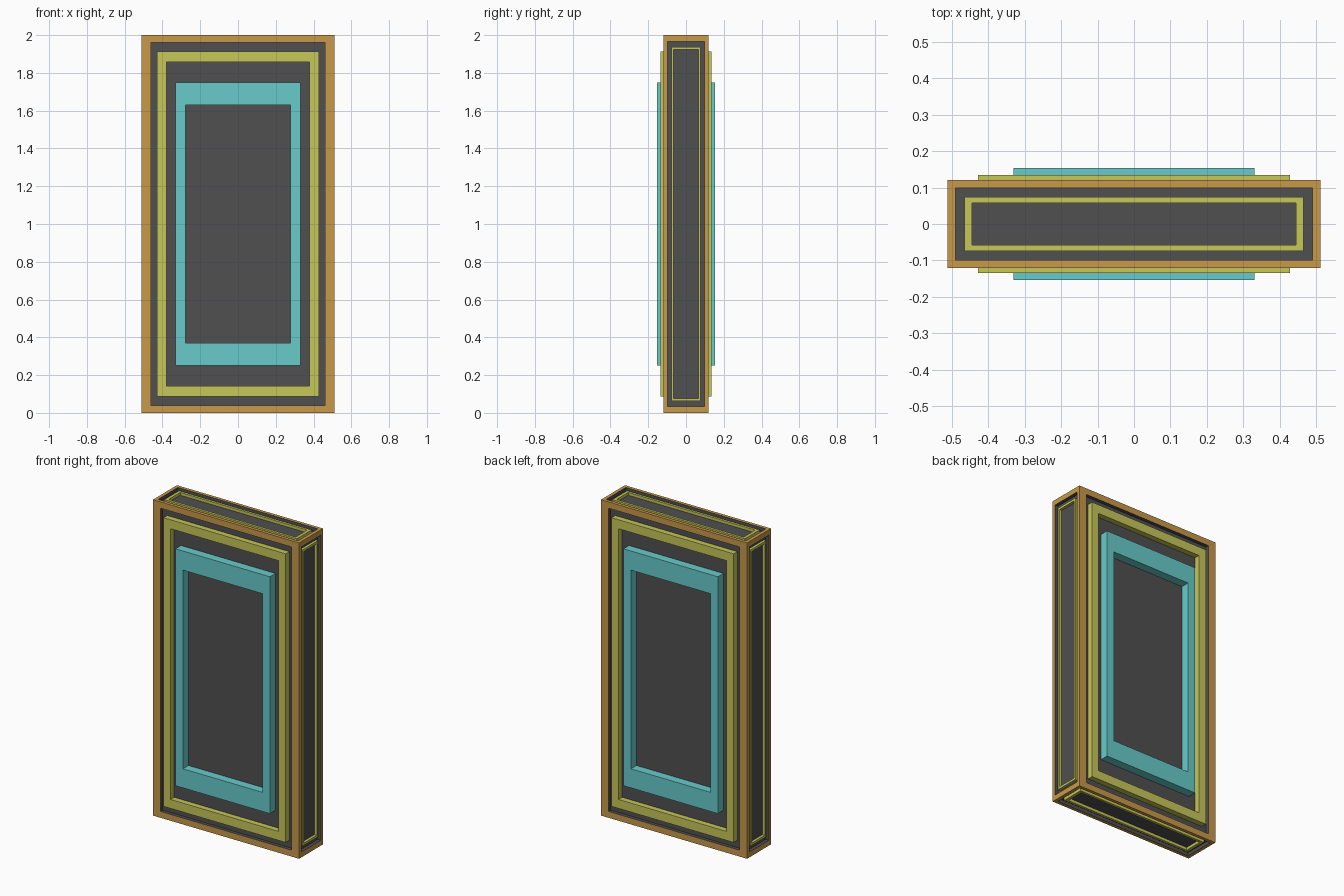
import bpy, bmesh
from mathutils import Vector

if "Cube" in bpy.data.objects:
    bpy.data.objects.remove(bpy.data.objects["Cube"])


def material(name, rgb):
    m = bpy.data.materials.new(name)
    m.diffuse_color = (*rgb, 1)
    m.use_nodes = True
    m.node_tree.nodes["Principled BSDF"].inputs["Base Color"].default_value = m.diffuse_color
    return m


ORANGE = material("orange_trim", (0.58, 0.32, 0.067))
DARK = material("dark_grey", (0.08, 0.08, 0.08))
YELLOW = material("yellow_trim", (0.57, 0.57, 0.10))
CYAN = material("cyan_trim", (0.14, 0.60, 0.60))

HALF = (0.512, 0.12, 1.0)      # half sizes of the slab
MID = Vector((0, 0, 1.0))


def finish(name, bm, mats):
    bmesh.ops.remove_doubles(bm, verts=bm.verts, dist=0.0001)
    bmesh.ops.recalc_face_normals(bm, faces=bm.faces)
    me = bpy.data.meshes.new(name)
    bm.to_mesh(me)
    bm.free()
    for m in mats:
        me.materials.append(m)
    ob = bpy.data.objects.new(name, me)
    bpy.context.collection.objects.link(ob)
    return ob


def loop(bm, axis, sign, half, depth):
    """Rectangle of four vertices facing along an axis; half holds sizes on all axes."""
    u, v = [i for i in range(3) if i != axis]
    out = []
    for a, b in ((-1, -1), (1, -1), (1, 1), (-1, 1)):
        p = Vector((0, 0, 0))
        p[axis], p[u], p[v] = sign * depth, a * half[u], b * half[v]
        out.append(bm.verts.new(p + MID))
    return out


def bridge(bm, a, b, mat=0):
    for i in range(4):
        j = (i + 1) % 4
        bm.faces.new((a[i], a[j], b[j], b[i])).material_index = mat


def ring(name, axis, sign, outer, inner, low, high, mat):
    """Solid rectangular frame standing between two depths."""
    bm = bmesh.new()
    loops = [loop(bm, axis, sign, h, d) for h, d in
             ((outer, low), (outer, high), (inner, high), (inner, low))]
    for i in range(4):
        bridge(bm, loops[i], loops[(i + 1) % 4])
    return finish(name, bm, [mat])


# Slab: orange edge borders around a recessed dark panel on all six sides
OPENING = {0: (0, 0.098, 0.966), 1: (0.46, 0, 0.96), 2: (0.49, 0.099, 0)}
RECESS = 0.022
bm = bmesh.new()
for axis, opening in OPENING.items():
    for sign in (-1, 1):
        edge = loop(bm, axis, sign, HALF, HALF[axis])
        rim = loop(bm, axis, sign, opening, HALF[axis])
        floor = loop(bm, axis, sign, opening, HALF[axis] - RECESS)
        bridge(bm, edge, rim, 0)
        bridge(bm, rim, floor, 1)
        bm.faces.new(floor).material_index = 1
finish("slab", bm, [ORANGE, DARK])

# Raised frames on every side, seated in the panels
for sign, front in ((-1, "front"), (1, "back")):
    ring(front + "_yellow_frame", 1, sign, (0.428, 0, 0.914), (0.378, 0, 0.857),
         0.095, 0.134, YELLOW)
    ring(front + "_cyan_frame", 1, sign, (0.331, 0, 0.75), (0.279, 0, 0.629),
         0.095, 0.153, CYAN)
    side = "left" if sign < 0 else "right"
    ring(side + "_yellow_frame", 0, sign, (0, 0.077, 0.938), (0, 0.065, 0.923),
         0.485, 0.507, YELLOW)
    end = "bottom" if sign < 0 else "top"
    ring(end + "_yellow_frame", 2, sign, (0.465, 0.074, 0), (0.445, 0.058, 0),
         0.975, 0.996, YELLOW)
